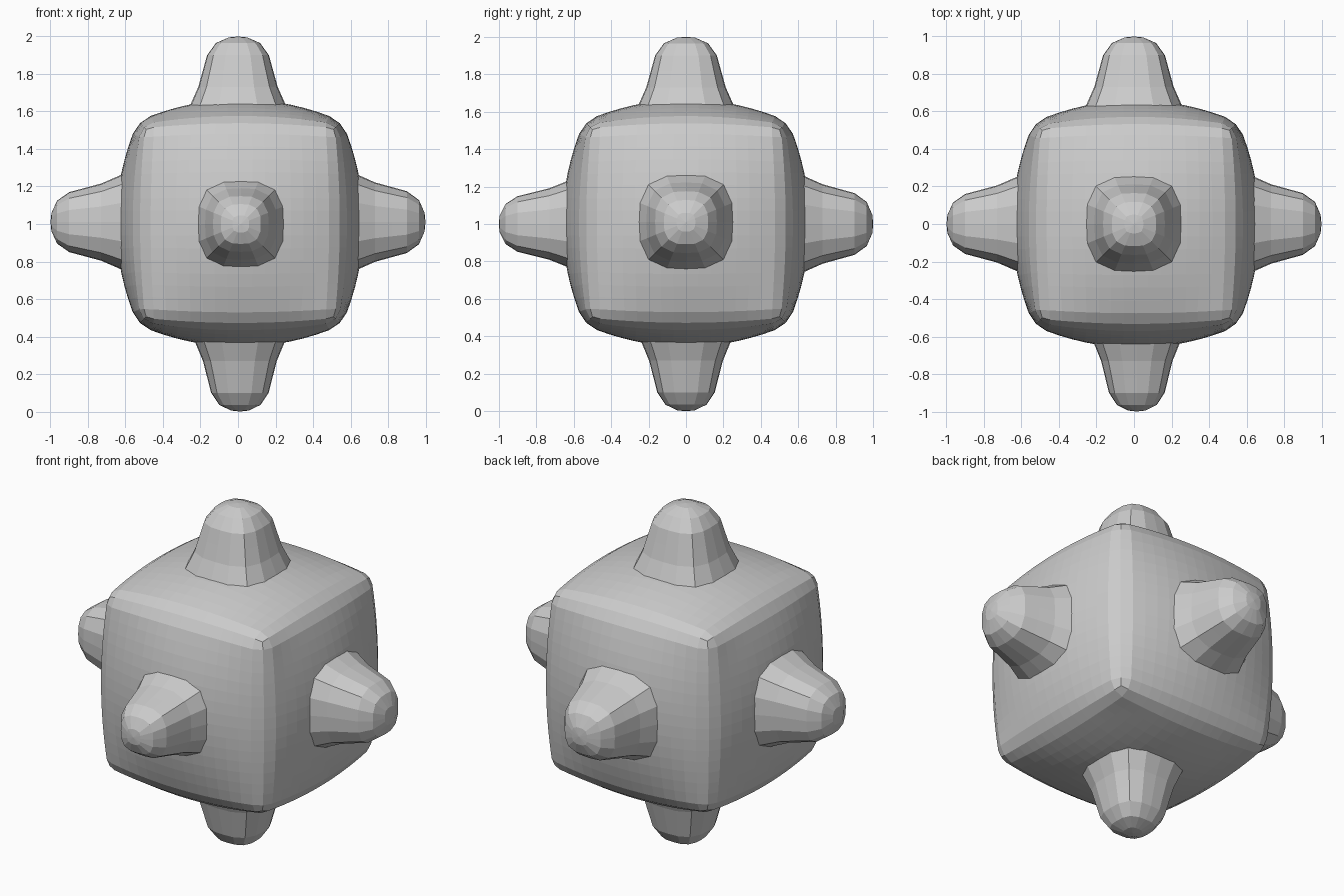
import bpy, bmesh, math
from mathutils import Vector

if "Cube" in bpy.data.objects:
    bpy.data.objects.remove(bpy.data.objects["Cube"], do_unlink=True)

grey = bpy.data.materials.new("plain grey")
grey.use_nodes = True
colour = (0.6, 0.6, 0.6, 1)
grey.diffuse_color = colour
grey.node_tree.nodes["Principled BSDF"].inputs["Base Color"].default_value = colour

CENTRE = Vector((0, 0, 1))


def finish(bm, name):
    bmesh.ops.recalc_face_normals(bm, faces=bm.faces[:])
    mesh = bpy.data.meshes.new(name)
    bm.to_mesh(mesh)
    bm.free()
    mesh.materials.append(grey)
    obj = bpy.data.objects.new(name, mesh)
    obj.location = CENTRE
    bpy.context.collection.objects.link(obj)
    return obj


# Body: rounded cube whose six faces swell toward their middles
def swell(u):
    return 1 - 0.8 * u * u


def body_point(p):
    core = Vector([max(-0.88, min(0.88, c)) for c in p])
    rim = p - core
    if rim.length > 0:
        p = core + rim.normalized() * 0.12
    return Vector([p[i] * (0.515 + 0.145 * swell(p[i - 1]) * swell(p[i - 2]))
                   for i in range(3)])


bm = bmesh.new()
bmesh.ops.create_cube(bm, size=2)
bmesh.ops.subdivide_edges(bm, edges=bm.edges[:], cuts=15, use_grid_fill=True)
for v in bm.verts:
    v.co = body_point(v.co) + Vector((0.01, 0, 0.005))
finish(bm, "body")

# Knobs: blunt rounded-square lofts, one on each face
PROFILE = [(0.275, 0.59), (0.25, 0.645), (0.212, 0.73), (0.187, 0.82),
           (0.165, 0.9), (0.118, 0.965), (0.05, 0.995)]
SIDES = 16


def knob(name, direction, width, shift):
    bm = bmesh.new()
    turn = Vector(direction).to_track_quat('Z', 'Y')
    rings = []
    for half, height in PROFILE:
        ring = []
        for k in range(SIDES):
            a = math.tau * k / SIDES
            c, s = math.cos(a), math.sin(a)
            r = half * width / (abs(c) ** 3 + abs(s) ** 3) ** (1 / 3)
            ring.append(bm.verts.new(turn @ Vector((r * c, r * s, height)) + Vector(shift)))
        rings.append(ring)
    for low, high in zip(rings, rings[1:]):
        for k in range(SIDES):
            n = (k + 1) % SIDES
            bm.faces.new((low[k], low[n], high[n], high[k]))
    # domed tip
    tip = bm.verts.new(turn @ Vector((0, 0, 1)) + Vector(shift))
    for k in range(SIDES):
        bm.faces.new((rings[-1][k], rings[-1][(k + 1) % SIDES], tip))
    bm.faces.new(rings[0])
    finish(bm, name)


knob("top_knob", (0, 0, 1), 1, (0, 0, 0))
knob("bottom_knob", (0, 0, -1), 0.93, (0.01, 0, 0))
knob("left_knob", (1, 0, 0), 1, (0, 0, 0.01))
knob("right_knob", (-1, 0, 0), 0.97, (0, 0, 0.01))
knob("front_knob", (0, -1, 0), 0.9, (0.015, 0, 0))
knob("back_knob", (0, 1, 0), 1, (0, 0, 0))
